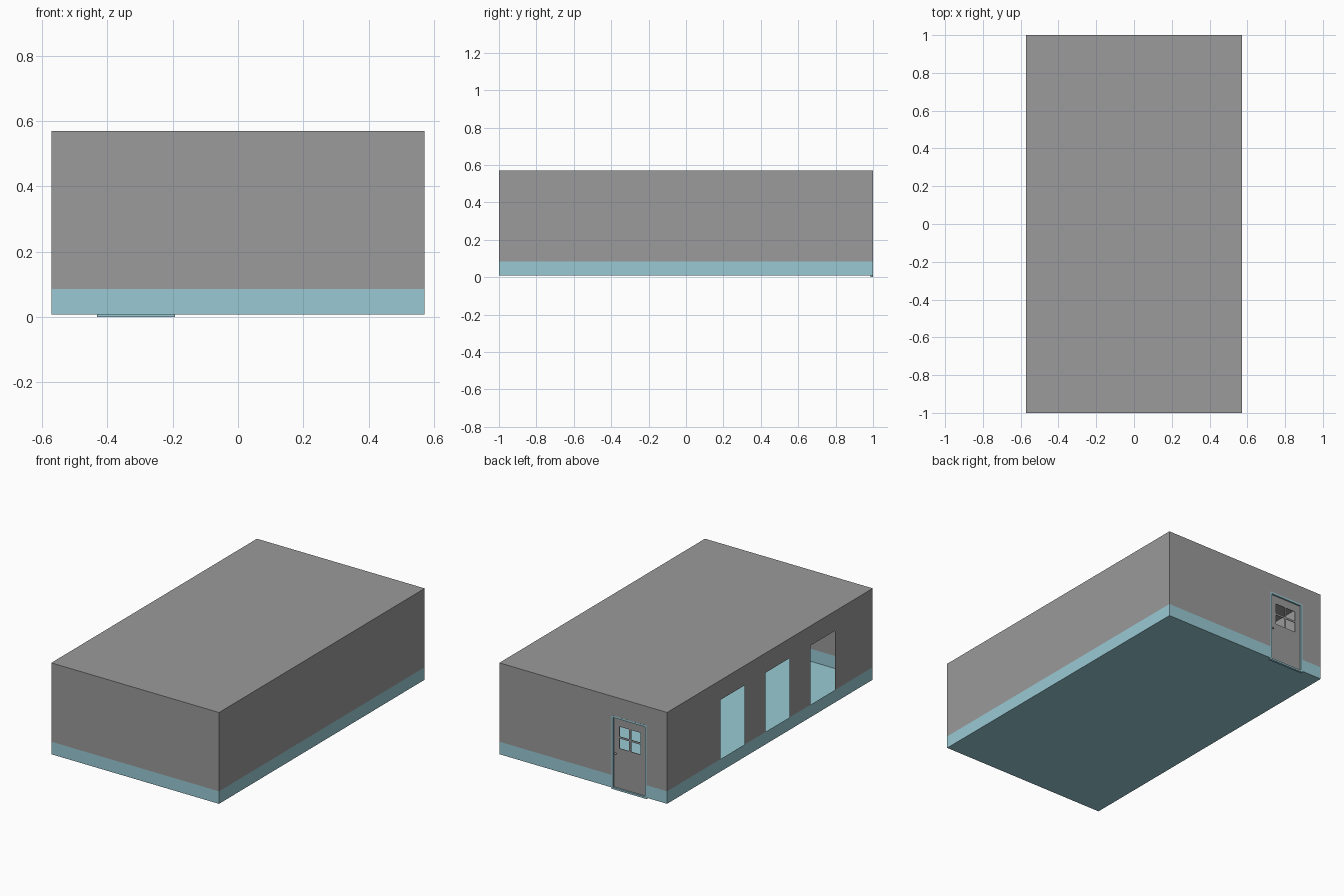
import bpy, bmesh

if "Cube" in bpy.data.objects:
    bpy.data.objects.remove(bpy.data.objects["Cube"])

W, Y0, Y1 = 0.571, -1.0, 0.9995       # room half width, front and back walls
Z0, ZS, Z1 = 0.008, 0.085, 0.57       # floor, top of painted band, roof


def paint(name, rgb):
    mat = bpy.data.materials.new(name)
    mat.diffuse_color = (*rgb, 1)
    mat.use_nodes = True
    mat.node_tree.nodes["Principled BSDF"].inputs["Base Color"].default_value = mat.diffuse_color
    return mat


teal = paint("teal_paint", (0.32, 0.59, 0.66))
grey = paint("grey_paint", (0.325, 0.325, 0.325))


def finish(name, bm, mat):
    bmesh.ops.remove_doubles(bm, verts=bm.verts, dist=1e-5)
    me = bpy.data.meshes.new(name)
    bm.to_mesh(me)
    bm.free()
    ob = bpy.data.objects.new(name, me)
    bpy.context.collection.objects.link(ob)
    me.materials.append(mat)
    return ob


def panel(bm, u, v, place, holes=(), flip=False):
    """Flat sheet u x v with rectangular holes (u0, u1, v0, v1)."""
    us = sorted({*u, *(a for h in holes for a in h[:2])})
    vs = sorted({*v, *(a for h in holes for a in h[2:])})
    for a, b in zip(us, us[1:]):
        for c, d in zip(vs, vs[1:]):
            mu, mv = (a + b) / 2, (c + d) / 2
            if any(h[0] < mu < h[1] and h[2] < mv < h[3] for h in holes):
                continue
            q = [(a, c), (b, c), (b, d), (a, d)]
            if flip:
                q.reverse()
            bm.faces.new([bm.verts.new(place(*p)) for p in q])


def walls(bm, z0, z1, windows=(), doors=()):
    panel(bm, (-W, W), (z0, z1), lambda u, v: (u, Y0, v))
    panel(bm, (-W, W), (z0, z1), lambda u, v: (u, Y1, v), doors, True)
    panel(bm, (Y0, Y1), (z0, z1), lambda u, v: (W, u, v))
    panel(bm, (Y0, Y1), (z0, z1), lambda u, v: (-W, u, v), windows, True)


DX0, DX1, DTOP = -0.432, -0.193, 0.452     # door frame outline

# Upper walls and roof, three window openings and the doorway
windows = [(y - 0.117, y + 0.117, ZS - 0.002, 0.449)
           for y in (0.362, -0.076, -0.514)]
windows = [(a, b, max(c, ZS), d) for a, b, c, d in windows]
bm = bmesh.new()
walls(bm, ZS, Z1, windows, [(DX0, DX1, ZS, DTOP)])
panel(bm, (-W, W), (Y0, Y1), lambda u, v: (u, v, Z1))
finish("walls_and_roof", bm, grey)

# Painted band along the base of the walls
bm = bmesh.new()
walls(bm, Z0, ZS, doors=[(DX0, DX1, Z0, ZS)])
finish("wall_band", bm, teal)

# Floor
bm = bmesh.new()
panel(bm, (-W, W), (Y0, Y1), lambda u, v: (u, v, Z0), flip=True)
finish("floor", bm, teal)

# Door frame: an outline sheet given depth
T = 0.011
bm = bmesh.new()
panel(bm, (DX0, DX1), (0, DTOP), lambda u, v: (u, 1.0, v),
      [(DX0 + T, DX1 - T, T, DTOP - T)], True)
frame = finish("door_frame", bm, teal)
mod = frame.modifiers.new("depth", "SOLIDIFY")
mod.thickness, mod.offset = 0.014, -1

# Door leaf with four open panes
cx = (DX0 + DX1) / 2
panes = [(cx + s, cx + s + 0.065, z, z + 0.061)
         for s in (-0.071, 0.006) for z in (0.257, 0.330)]
bm = bmesh.new()
panel(bm, (DX0 + T, DX1 - T), (T, DTOP - T), lambda u, v: (u, 0.990, v),
      panes, True)
door = finish("door", bm, grey)
mod = door.modifiers.new("depth", "SOLIDIFY")
mod.thickness, mod.offset = 0.003, -1

# Door knobs, inside and outside
bm = bmesh.new()
for y in (0.983, 0.994):
    r = bmesh.ops.create_uvsphere(bm, u_segments=12, v_segments=8, radius=0.006)
    bmesh.ops.translate(bm, verts=r["verts"], vec=(-0.216, y, 0.22))
knobs = finish("door_knobs", bm, grey)
knobs.data.shade_smooth()
